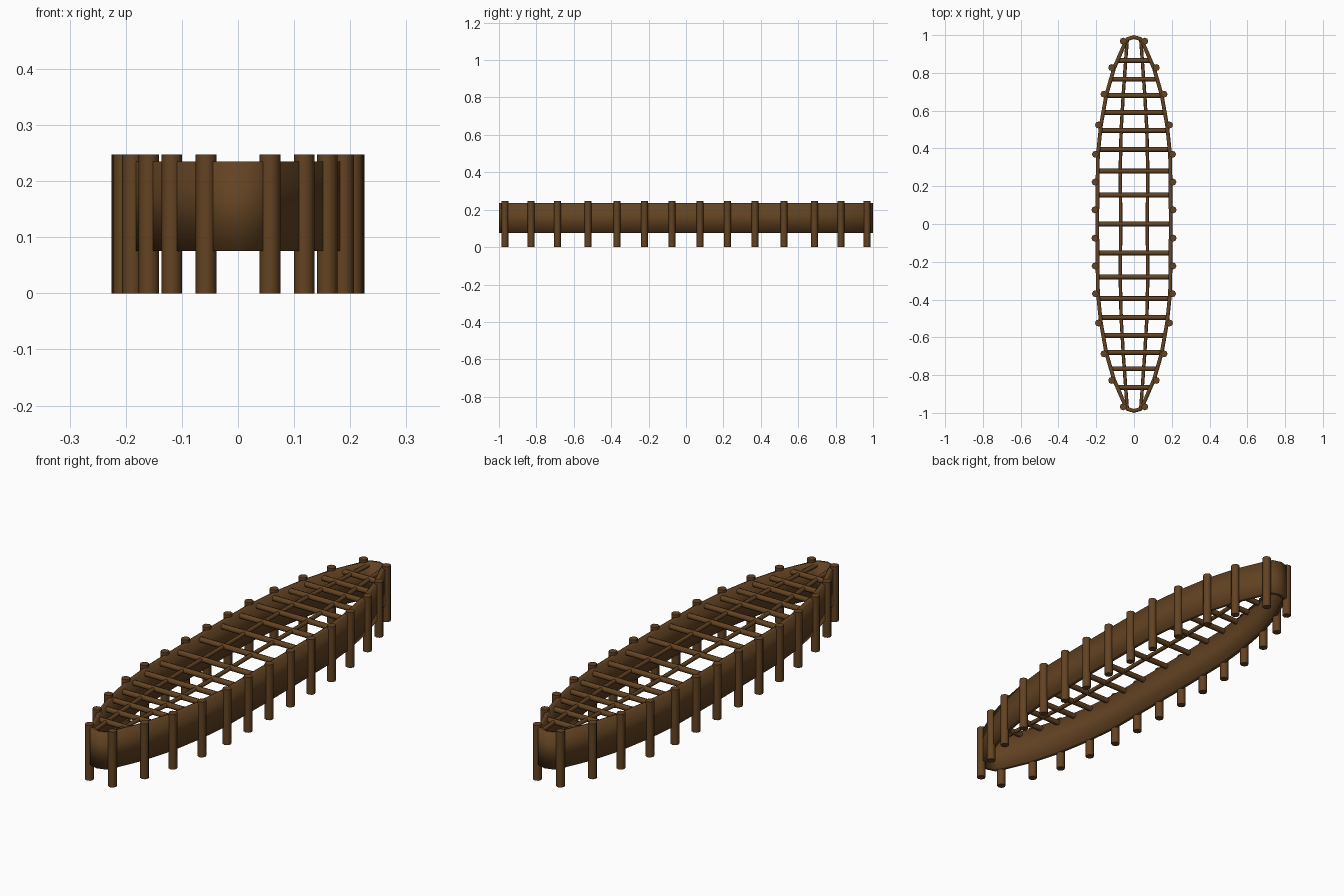
import bpy, math
from mathutils import Vector

cube = bpy.data.objects.get("Cube")
if cube:
    bpy.data.objects.remove(cube)

wood = bpy.data.materials.new("dark_brown_wood")
wood.use_nodes = True
BROWN = (0.125, 0.056, 0.016, 1)
wood.diffuse_color = BROWN
wood.node_tree.nodes["Principled BSDF"].inputs["Base Color"].default_value = BROWN

POST_R, POST_H = 0.0185, 0.247
WALL_LOW, WALL_TOP, WALL_T = 0.075, 0.235, 0.02
BAR_Z = 0.22

# Post positions (x, y) along one quarter of the hull
QUARTER = [(0.207, 0.075), (0.206, 0.222), (0.204, 0.369), (0.188, 0.524),
           (0.159, 0.687), (0.118, 0.828), (0.057, 0.968)]


def finish(obj, name):
    obj.name = name
    obj.data.materials.clear()
    obj.data.materials.append(wood)
    bpy.ops.object.select_all(action='DESELECT')
    obj.select_set(True)
    bpy.context.view_layer.objects.active = obj
    bpy.ops.object.shade_smooth_by_angle(angle=math.radians(50))
    return obj


def rod(name, a, b, radius):
    """Eight-sided rod between two points."""
    a, b = Vector(a), Vector(b)
    d = b - a
    bpy.ops.mesh.primitive_cylinder_add(vertices=8, radius=radius, depth=d.length,
                                        location=(a + b) / 2)
    obj = bpy.context.object
    obj.rotation_euler = d.to_track_quat('Z', 'Y').to_euler()
    return finish(obj, name)


def wall_x(y):
    """Half width of the hull at a given y."""
    y = abs(y)
    if y <= QUARTER[0][1]:
        return QUARTER[0][0]
    for (x0, y0), (x1, y1) in zip(QUARTER, QUARTER[1:]):
        if y <= y1:
            return x0 + (x1 - x0) * (y - y0) / (y1 - y0)
    return QUARTER[-1][0]


# Upright posts
for sx, side in ((1, "left"), (-1, "right")):
    for sy, end in ((-1, "front"), (1, "back")):
        for i, (x, y) in enumerate(QUARTER):
            rod(f"post_{side}_{end}_{i + 1}", (sx * x, sy * y, 0),
                (sx * x, sy * y, POST_H), POST_R)

# Plank wall: closed band around the hull, counterclockwise
quarter = [(x - 0.003, y) for x, y in QUARTER]
half = [(x, -y) for x, y in reversed(quarter)] + quarter
half = [(0.04, -0.988)] + half + [(0.04, 0.988), (0, 1.0)]
ring = half + [(-x, -y) for x, y in half]
n = len(ring)
verts = [(x, y, z) for z in (WALL_LOW, WALL_TOP) for x, y in ring]
faces = [(i, (i + 1) % n, n + (i + 1) % n, n + i) for i in range(n)]
mesh = bpy.data.meshes.new("plank_wall")
mesh.from_pydata(verts, [], faces)
wall = bpy.data.objects.new("plank_wall", mesh)
bpy.context.collection.objects.link(wall)
solid = wall.modifiers.new("thickness", 'SOLIDIFY')
solid.thickness = WALL_T
solid.offset = -1
solid.use_even_offset = True
finish(wall, "plank_wall")

# Cross bars
BAR_YS = [0.153, 0.28, 0.395, 0.495, 0.59, 0.68, 0.767, 0.865]
for i, y in enumerate([-v for v in reversed(BAR_YS)] + [0] + BAR_YS):
    x = wall_x(y) - 0.012
    rod(f"cross_bar_{i + 1}", (-x, y, BAR_Z), (x, y, BAR_Z), 0.0125)

# Two long rails, gently bowed toward the ends
RAIL = [(0.07, 0), (0.073, 0.28), (0.068, 0.5), (0.056, 0.7), (0.036, 0.975)]
for sx, side in ((1, "left"), (-1, "right")):
    curve = bpy.data.curves.new(f"long_rail_{side}", 'CURVE')
    curve.dimensions = '3D'
    curve.bevel_depth = 0.009
    curve.bevel_resolution = 2
    curve.use_fill_caps = True
    path = [(x, -y) for x, y in reversed(RAIL[1:])] + RAIL
    spline = curve.splines.new('POLY')
    spline.points.add(len(path) - 1)
    for p, (x, y) in zip(spline.points, path):
        p.co = (sx * x, y, BAR_Z, 1)
    rail = bpy.data.objects.new(f"long_rail_{side}", curve)
    bpy.context.collection.objects.link(rail)
    curve.materials.append(wood)
